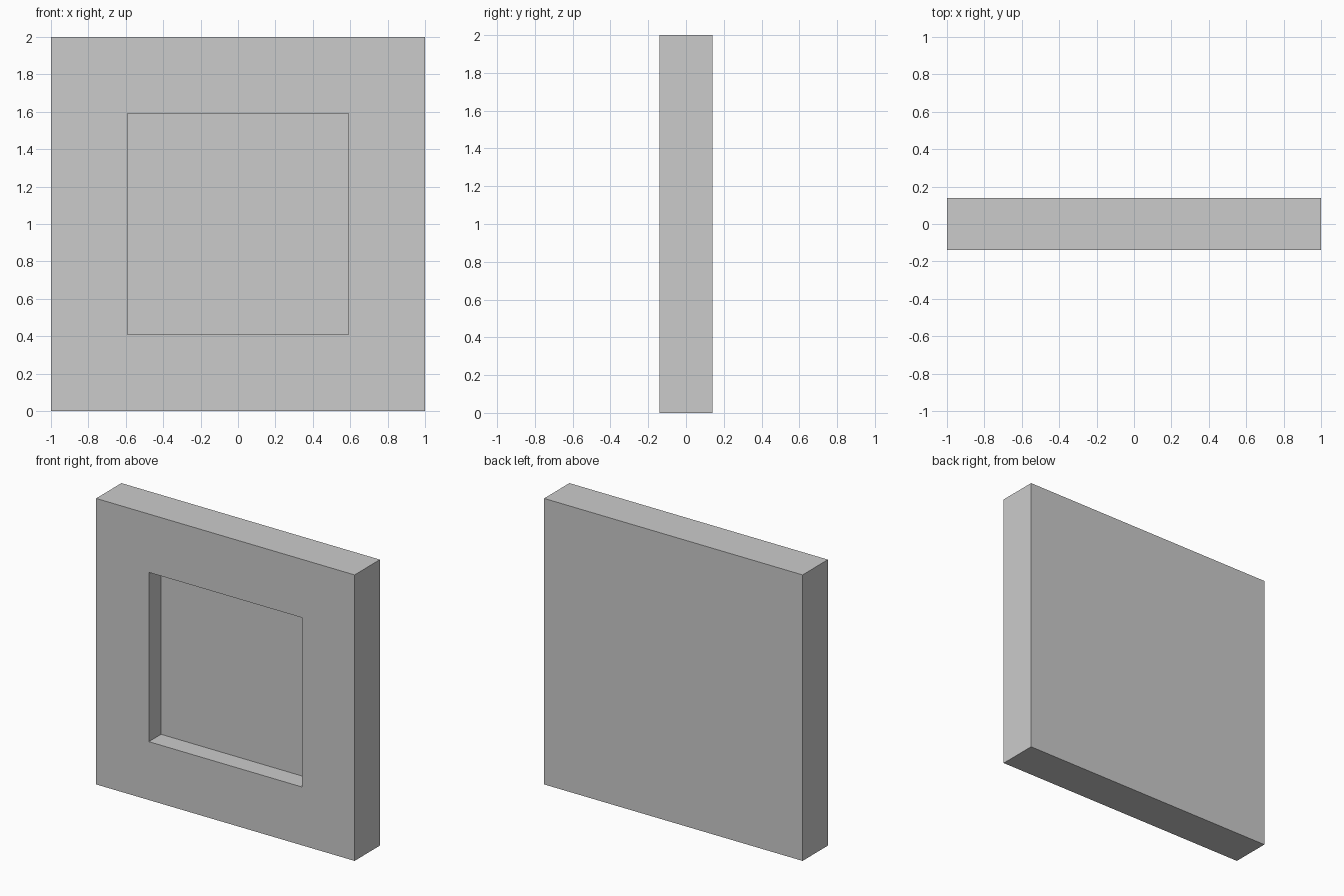
import bpy, bmesh
from mathutils import Vector

if "Cube" in bpy.data.objects:
    bpy.data.objects.remove(bpy.data.objects["Cube"])

SIZE, THICK = 2.0, 0.28      # square slab
BORDER, DEPTH = 0.408, 0.135  # frame width and recess depth

bm = bmesh.new()

# Square slab standing on the ground
bmesh.ops.create_cube(bm, size=1.0)
bmesh.ops.scale(bm, vec=(SIZE, THICK, SIZE), verts=bm.verts)
bmesh.ops.translate(bm, vec=(0, 0, SIZE / 2), verts=bm.verts)
bm.normal_update()

# Square recess pushed into the front face
front = min(bm.faces, key=lambda f: f.calc_center_median().y)
bmesh.ops.inset_region(bm, faces=[front], thickness=BORDER, use_even_offset=True)
floor = bmesh.ops.extrude_discrete_faces(bm, faces=[front])["faces"][0]
bmesh.ops.translate(bm, vec=Vector((0, DEPTH, 0)), verts=floor.verts)
bmesh.ops.recalc_face_normals(bm, faces=bm.faces)

mesh = bpy.data.meshes.new("recessed_panel")
bm.to_mesh(mesh)
bm.free()
panel = bpy.data.objects.new("recessed_panel", mesh)
bpy.context.collection.objects.link(panel)
